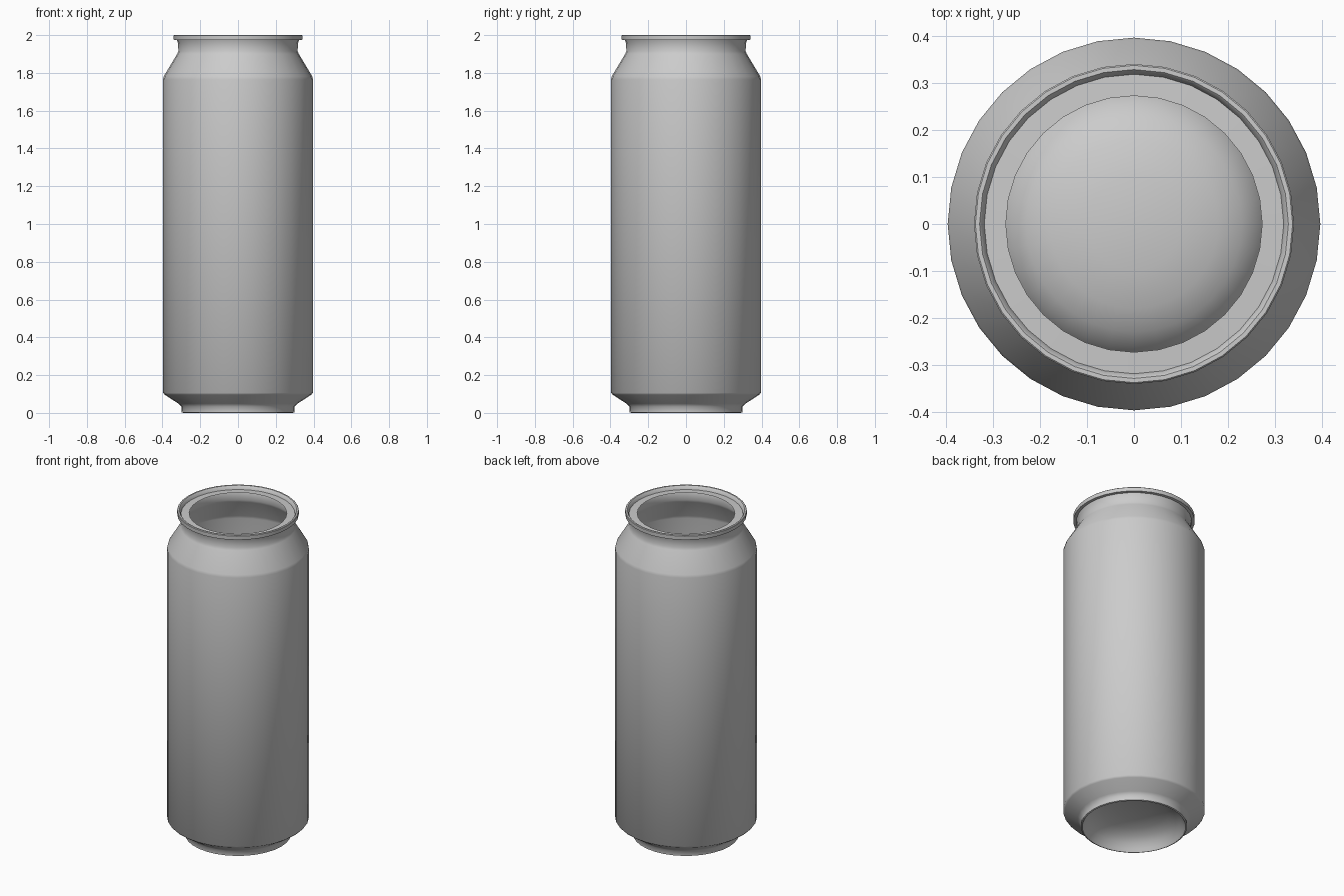
import bpy, bmesh, math

if "Cube" in bpy.data.objects:
    bpy.data.objects.remove(bpy.data.objects["Cube"])

SIDES = 32


def lathe(name, profile, angle):
    """Revolve (radius, z) points about the z axis; radius 0 makes a pole."""
    bm = bmesh.new()
    rings = []
    for r, z in profile:
        if r == 0:
            rings.append([bm.verts.new((0, 0, z))] * SIDES)
        else:
            rings.append([bm.verts.new((r * math.cos(math.tau * i / SIDES),
                                        r * math.sin(math.tau * i / SIDES), z))
                          for i in range(SIDES)])
    for a, b in zip(rings, rings[1:]):
        for i in range(SIDES):
            j = (i + 1) % SIDES
            quad = [a[i], a[j], b[j], b[i]]
            bm.faces.new(list(dict.fromkeys(quad)))
    mesh = bpy.data.meshes.new(name)
    bm.to_mesh(mesh)
    bm.free()
    ob = bpy.data.objects.new(name, mesh)
    bpy.context.collection.objects.link(ob)
    bpy.ops.object.select_all(action='DESELECT')
    ob.select_set(True)
    bpy.context.view_layer.objects.active = ob
    bpy.ops.object.shade_smooth_by_angle(angle=math.radians(angle))
    return ob


# Thin shell: domed bottom, foot, straight wall, shoulder and neck
lathe("can_body", [
    (0, 0.115), (0.10, 0.11), (0.18, 0.094), (0.23, 0.072), (0.262, 0.045),
    (0.28, 0.018), (0.29, 0.0), (0.298, 0.003), (0.299, 0.033),
    (0.315, 0.049), (0.388, 0.096), (0.397, 0.106), (0.397, 1.765),
    (0.393, 1.782), (0.322, 1.90), (0.316, 1.915), (0.317, 1.955),
    (0.323, 1.973)], 60)

# Rolled rim with the inner flat ring around the open mouth
lathe("lid_rim", [
    (0.323, 1.973), (0.340, 1.974), (0.341, 1.997), (0.338, 2.0),
    (0.329, 2.0), (0.325, 1.996), (0.319, 1.978), (0.273, 1.98)], 40)
